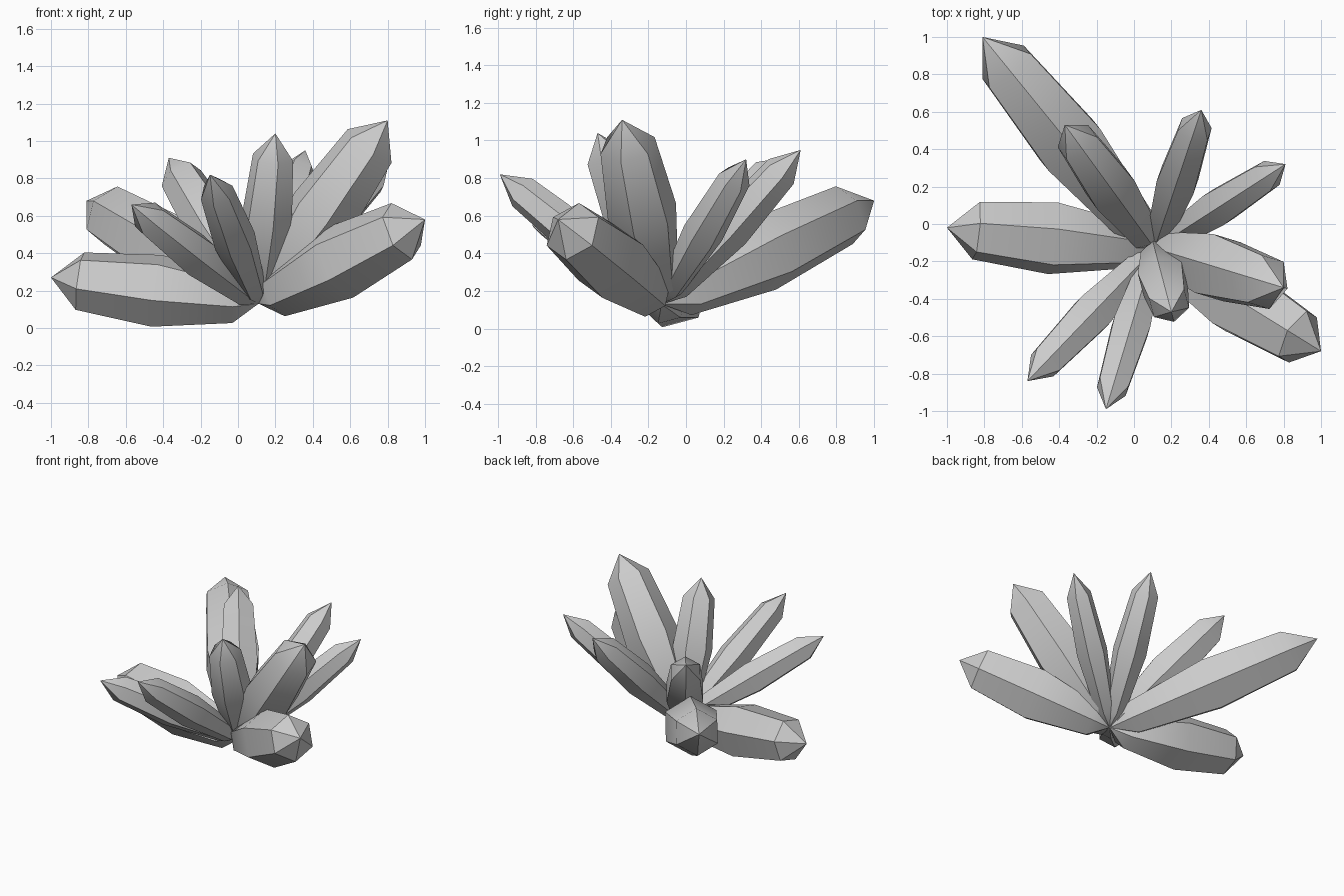
import bpy, bmesh
from math import cos, sin, pi, radians
from mathutils import Vector

if "Cube" in bpy.data.objects:
    bpy.data.objects.remove(bpy.data.objects["Cube"])

ROOT = Vector((0.11, -0.13, 0.13))
SIDES = 6
# fraction along the axis, fraction of full radius
RINGS = [(0.11, 0.62), (0.49, 1.0), (0.86, 0.80)]


def crystal(name, tip, radius, turn=0):
    """Six-sided double-pointed crystal from the shared root to a tip."""
    tip = Vector(tip)
    axis = tip - ROOT
    d = axis.normalized()
    side = d.cross(Vector((0, 0, 1))).normalized()
    up = side.cross(d)
    bm = bmesh.new()
    rings = []
    for t, r in RINGS:
        ring = []
        for i in range(SIDES):
            a = 2 * pi * i / SIDES + radians(turn)
            ring.append(bm.verts.new(ROOT + axis * t + (up * cos(a) + side * sin(a)) * radius * r))
        rings.append(ring)
    start, end = bm.verts.new(ROOT), bm.verts.new(tip)
    for i in range(SIDES):
        j = (i + 1) % SIDES
        bm.faces.new((start, rings[0][j], rings[0][i]))
        for a, b in zip(rings, rings[1:]):
            bm.faces.new((a[i], a[j], b[j], b[i]))
        bm.faces.new((rings[-1][i], rings[-1][j], end))
    bmesh.ops.recalc_face_normals(bm, faces=bm.faces)
    mesh = bpy.data.meshes.new(name)
    bm.to_mesh(mesh)
    bm.free()
    ob = bpy.data.objects.new(name, mesh)
    bpy.context.collection.objects.link(ob)
    bpy.ops.object.select_all(action='DESELECT')
    ob.select_set(True)
    bpy.context.view_layer.objects.active = ob
    bpy.ops.object.shade_smooth_by_angle(angle=radians(35))


# large outer crystals
crystal("crystal_back_left_large", (-0.81, 1.0, 0.68), 0.205)
crystal("crystal_left_large", (-1.0, -0.02, 0.27), 0.20, 15)
crystal("crystal_right_low", (1.0, -0.68, 0.58), 0.205)
crystal("crystal_right_tall", (0.80, -0.34, 1.11), 0.19)
# medium crystals
crystal("crystal_centre", (0.20, -0.47, 1.04), 0.14)
crystal("crystal_back_left_upper", (-0.37, 0.53, 0.91), 0.145)
# slender crystals
crystal("crystal_front_left", (-0.57, -0.84, 0.66), 0.12)
crystal("crystal_front", (-0.15, -0.99, 0.82), 0.115)
crystal("crystal_back_right", (0.81, 0.32, 0.90), 0.11)
crystal("crystal_back", (0.36, 0.61, 0.95), 0.12)
